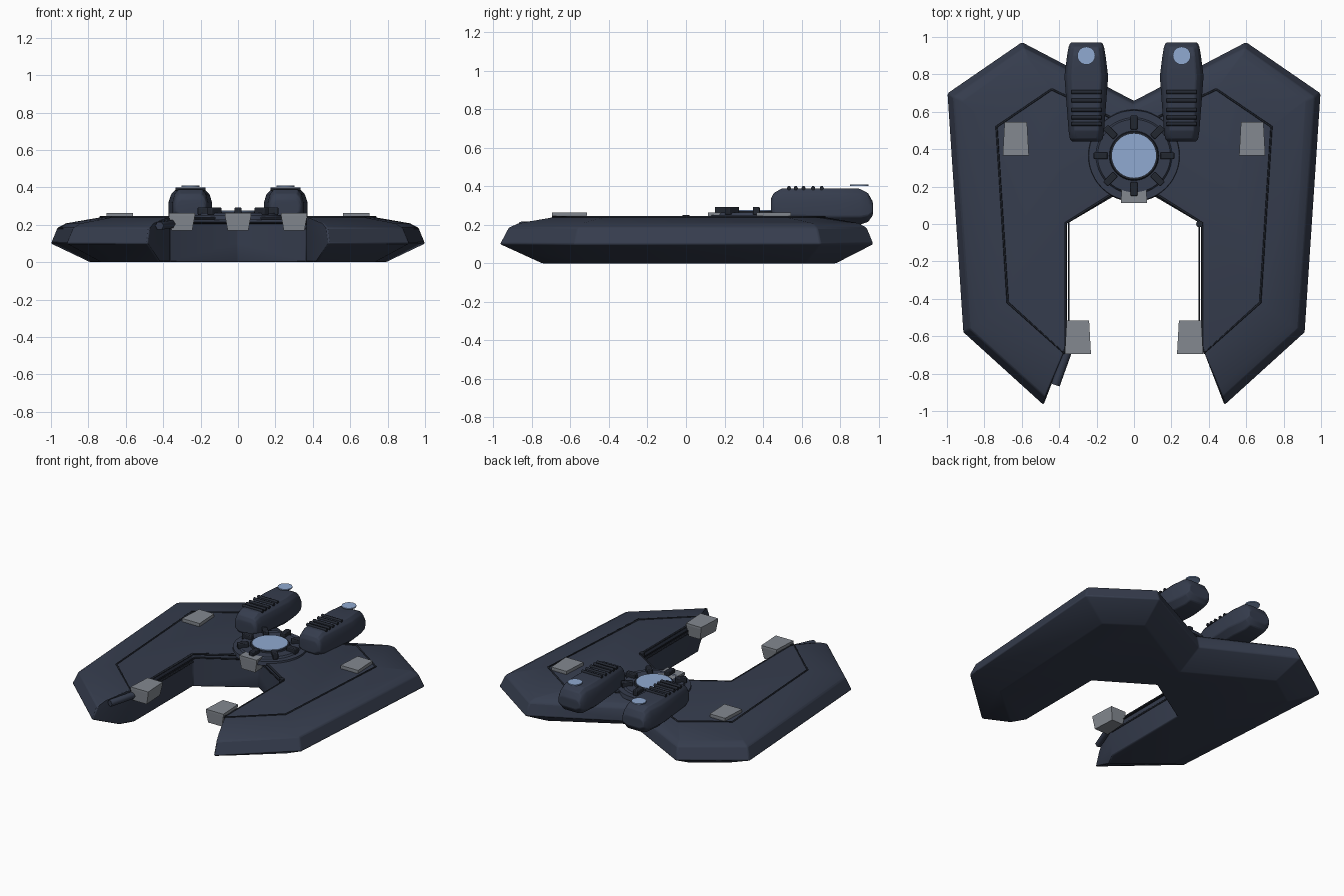
import bpy, bmesh, math
from mathutils import Vector

if "Cube" in bpy.data.objects:
    bpy.data.objects.remove(bpy.data.objects["Cube"])


def material(name, rgb):
    m = bpy.data.materials.new(name)
    m.diffuse_color = (*rgb, 1)
    m.use_nodes = True
    m.node_tree.nodes["Principled BSDF"].inputs["Base Color"].default_value = m.diffuse_color
    return m


NAVY = material("navy hull", (0.036, 0.046, 0.075))
DARK = material("dark trim", (0.016, 0.020, 0.030))
GREY = material("grey metal", (0.23, 0.25, 0.28))
BLUE = material("pale blue glow", (0.28, 0.40, 0.64))


def finish(name, bm, mat, mirror=False, bevel=0.0, smooth=True):
    bmesh.ops.recalc_face_normals(bm, faces=bm.faces)
    me = bpy.data.meshes.new(name)
    bm.to_mesh(me)
    bm.free()
    ob = bpy.data.objects.new(name, me)
    bpy.context.collection.objects.link(ob)
    me.materials.append(mat)
    if mirror:
        mod = ob.modifiers.new("mirror", 'MIRROR')
        mod.use_clip = True
        mod.merge_threshold = 0.0005
    if bevel:
        mod = ob.modifiers.new("bevel", 'BEVEL')
        mod.width, mod.segments = bevel, 2
        mod.limit_method, mod.angle_limit = 'ANGLE', math.radians(25)
    if smooth:
        bpy.ops.object.select_all(action='DESELECT')
        ob.select_set(True)
        bpy.context.view_layer.objects.active = ob
        bpy.ops.object.shade_smooth_by_angle(angle=math.radians(32))
    return ob


def loft(loops, open_edge=None):
    """Skin a stack of closed loops and cap the ends; open_edge leaves one strip unfilled."""
    bm = bmesh.new()
    rings = [[bm.verts.new(p) for p in lp] for lp in loops]
    n = len(rings[0])
    for a, b in zip(rings, rings[1:]):
        for i in range(n):
            if i != open_edge:
                j = (i + 1) % n
                bm.faces.new((a[i], a[j], b[j], b[i]))
    bm.faces.new(rings[0])
    bm.faces.new(rings[-1])
    return bm


def tube(name, pts, r, mat, mirror=False):
    cu = bpy.data.curves.new(name, 'CURVE')
    cu.dimensions = '3D'
    cu.bevel_depth, cu.bevel_resolution, cu.use_fill_caps = r, 1, True
    sp = cu.splines.new('POLY')
    sp.points.add(len(pts) - 1)
    for p, co in zip(sp.points, pts):
        p.co = (*co, 1)
    cu.materials.append(mat)
    ob = bpy.data.objects.new(name, cu)
    bpy.context.collection.objects.link(ob)
    if mirror:
        ob.modifiers.new("mirror", 'MIRROR')
    return ob


def disc(name, x, y, z, r, h, mat, seg=40, r_top=None):
    bm = bmesh.new()
    bmesh.ops.create_cone(bm, cap_ends=True, segments=seg, radius1=r,
                          radius2=r_top or r, depth=h)
    bmesh.ops.translate(bm, verts=bm.verts, vec=(x, y, z + h / 2))
    return finish(name, bm, mat)


# Hull: half outlines from keel to deck, mirrored across the centre line
inner = [(0.365, -0.66), (0.365, 0.005), (0, 0.235)]
keel = [(0, 0.46), (0.56, 0.78), (0.79, 0.62), (0.73, -0.49), (0.42, -0.75)] + inner
waist = [(0, 0.66), (0.60, 0.975), (1.0, 0.70), (0.915, -0.58), (0.485, -0.97)] + inner
shoulder = [(0, 0.64), (0.59, 0.94), (0.965, 0.68), (0.88, -0.56), (0.475, -0.925)] + inner
crown = [(0, 0.61), (0.575, 0.90), (0.92, 0.66), (0.84, -0.54), (0.455, -0.875)] + inner
deck = [(0, 0.51), (0.44, 0.72), (0.735, 0.52), (0.675, -0.42), (0.375, -0.69)] + inner
stack = [(keel, 0), (waist, 0.10), (shoulder, 0.185), (crown, 0.208), (deck, 0.24)]
hull = loft([[(x, y, z) for x, y in o] for o, z in stack], open_edge=7)
finish("hull", hull, NAVY, mirror=True, bevel=0.008)

# Seam round the raised deck and rails along the inner bay
tube("deck_seam", [(x, y, 0.241) for x, y in deck[:5]] + [(0.365, -0.66, 0.241)],
     0.006, DARK, mirror=True)
tube("bay_edge_trim", [(x, y, 0.235) for x, y in inner], 0.007, DARK, mirror=True)
tube("bay_rail", [(0.349, -0.68, 0.21), (0.349, 0.012, 0.21), (0, 0.218, 0.21)],
     0.005, DARK, mirror=True)
tube("bay_groove", [(x - 0.001, y, 0.18) for x, y in inner[:2]], 0.006, DARK, mirror=True)
tube("prong_pipe", [(-0.42, -0.86, 0.195), (-0.355, -0.68, 0.205), (-0.355, -0.56, 0.205)],
     0.024, NAVY)
disc("rail_knob", 0.35, 0, 0.20, 0.018, 0.05, DARK, 12)

# Engine pods: chamfered cross-sections lofted from front to back
CX = 0.255
sections = [  # y, half width, bottom, top
    (0.44, 0.075, 0.25, 0.335), (0.455, 0.088, 0.235, 0.365), (0.50, 0.095, 0.21, 0.39),
    (0.79, 0.117, 0.20, 0.39), (0.90, 0.103, 0.20, 0.388), (0.945, 0.095, 0.215, 0.365),
    (0.97, 0.085, 0.25, 0.32)]


def pod_ring(y, w, b, t):
    h = t - b
    half = [(0.6 * w, b), (w, b + 0.22 * h), (w, b + 0.62 * h), (0.88 * w, b + 0.86 * h),
            (0.66 * w, t)]
    ring = half + [(-x, z) for x, z in reversed(half)]
    return [(CX + x, y, z) for x, z in ring]


finish("engine_pod", loft([pod_ring(*s) for s in sections]), NAVY, mirror=True, bevel=0.006)

for side, s in (("left", -1), ("right", 1)):
    for i, y in enumerate((0.535, 0.57, 0.61, 0.66, 0.705)):
        tube(f"{side}_pod_rib_{i}", [(s * CX - 0.08, y, 0.391), (s * CX + 0.08, y, 0.391)],
             0.011, DARK)
    disc(f"{side}_pod_lamp", s * CX, 0.90, 0.402, 0.048, 0.008, BLUE, 24)

# Central turntable with glowing core
CY = 0.365
disc("turntable_base", 0, CY, 0.225, 0.247, 0.027, NAVY, 48, 0.242)
disc("turntable_ring", 0, CY, 0.25, 0.205, 0.014, NAVY, 48, 0.195)
disc("core_collar", 0, CY, 0.26, 0.135, 0.012, DARK, 40, 0.128)
disc("core_lens", 0, CY, 0.27, 0.118, 0.008, BLUE, 40)

# Eight radial clamps round the core
for i in range(8):
    a = i * math.pi / 4
    bm = bmesh.new()
    bmesh.ops.create_cube(bm, size=1)
    for v in bm.verts:
        x, y, z = v.co.x * 0.075 + 0.178, v.co.y * 0.036, v.co.z * 0.04 + 0.273
        v.co = Vector((x * math.cos(a) - y * math.sin(a),
                       x * math.sin(a) + y * math.cos(a) + CY, z))
    finish(f"clamp_{i}", bm, DARK, bevel=0.005)


# Tapered grey pads: wider at the front and at the top
def pad(name, x, y, mirror=True):
    lo = [(-0.055, -0.085), (0.055, -0.085), (0.045, 0.08), (-0.045, 0.08)]
    hi = [(-0.07, -0.09), (0.07, -0.09), (0.06, 0.09), (-0.06, 0.09)]
    bm = loft([[(x + px, y + py, z) for px, py in lp]
               for lp, z in ((lo, 0.17), (hi, 0.25), (hi, 0.264))])
    finish(name, bm, GREY, mirror=mirror, smooth=False)


pad("rear_pads", 0.632, 0.455)
pad("prong_pads", 0.30, -0.605)
pad("centre_pad", 0, 0.203, mirror=False)
